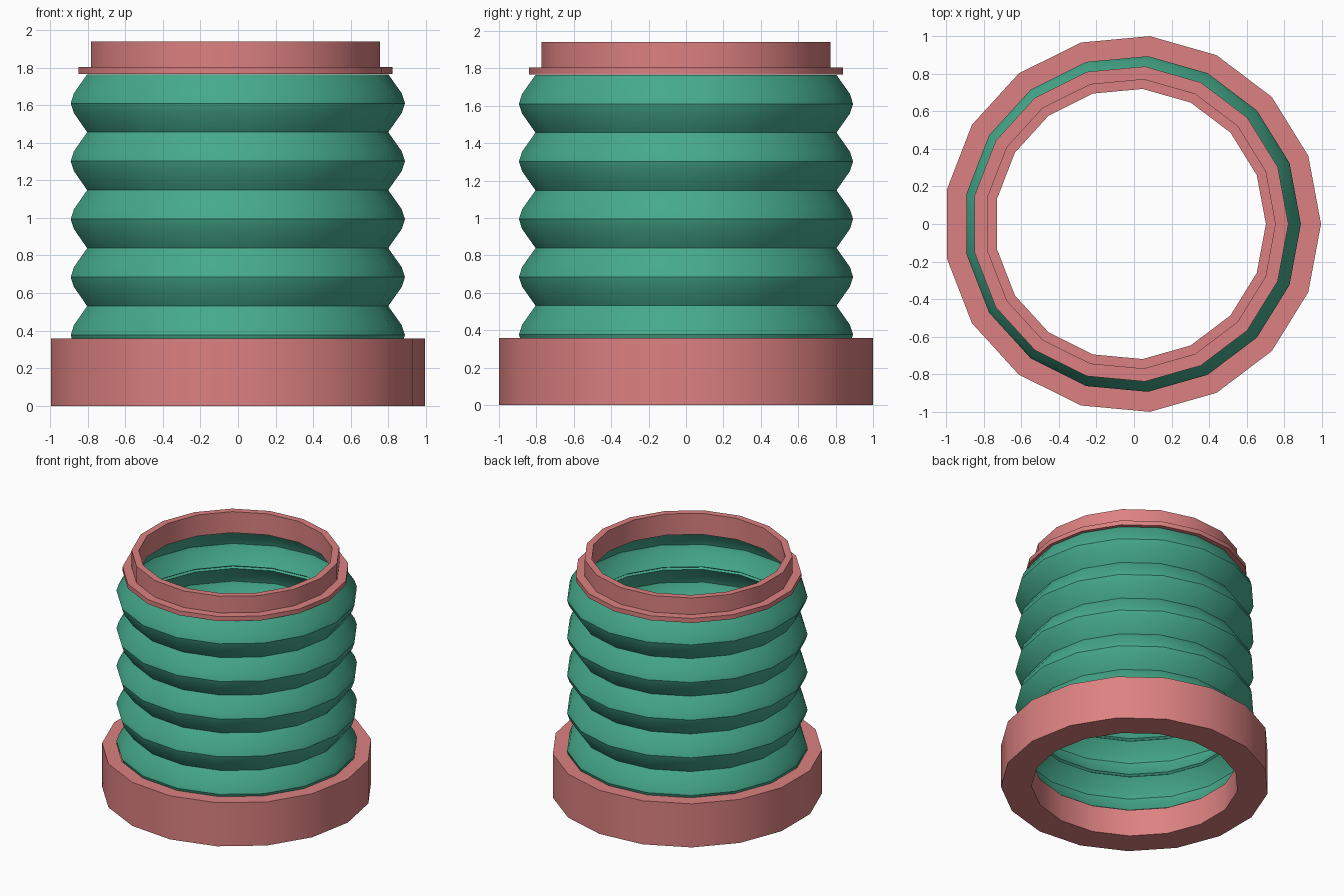
import bpy, bmesh, math

if "Cube" in bpy.data.objects:
    bpy.data.objects.remove(bpy.data.objects["Cube"])

SIDES = 17


def material(name, color):
    m = bpy.data.materials.new(name)
    m.diffuse_color = color
    m.use_nodes = True
    m.node_tree.nodes["Principled BSDF"].inputs["Base Color"].default_value = m.diffuse_color
    return m


pink = material("pink_plastic", (0.72, 0.22, 0.22, 1))
green = material("green_rubber", (0.06, 0.40, 0.26, 1))


def lathe(name, profiles, cx, mat):
    """Revolve closed (radius, z) profiles about a vertical axis at x = cx."""
    bm = bmesh.new()
    for prof in profiles:
        rings = []
        for r, z in prof:
            ring = []
            for i in range(SIDES):
                a = 2 * math.pi * i / SIDES
                ring.append(bm.verts.new((cx + r * math.cos(a), r * math.sin(a), z)))
            rings.append(ring)
        for k in range(len(rings)):
            a, b = rings[k], rings[(k + 1) % len(rings)]
            for i in range(SIDES):
                j = (i + 1) % SIDES
                bm.faces.new((a[i], a[j], b[j], b[i]))
    bmesh.ops.recalc_face_normals(bm, faces=bm.faces)
    me = bpy.data.meshes.new(name)
    bm.to_mesh(me)
    bm.free()
    ob = bpy.data.objects.new(name, me)
    bpy.context.collection.objects.link(ob)
    me.materials.append(mat)
    bpy.ops.object.select_all(action='DESELECT')
    ob.select_set(True)
    bpy.context.view_layer.objects.active = ob
    bpy.ops.object.shade_smooth_by_angle(angle=math.radians(30))
    return ob


# Base ring with an inner lip that carries the bellows
lathe("base_ring", [[(0.775, 0), (1.004, 0), (1.004, 0.357), (0.896, 0.357),
                     (0.896, 0.222), (0.775, 0.222)]], -0.0085, pink)

# Bellows: five identical thin-walled bulges
PITCH, START = 0.3085, 0.222
outer = [(0.808, 0), (0.880, 0.102), (0.897, 0.154), (0.880, 0.207), (0.808, PITCH)]
inner = [(0.792, 0.011), (0.862, 0.110), (0.877, 0.154), (0.862, 0.199), (0.792, PITCH - 0.011)]
folds = [[(r, START + n * PITCH + z) for r, z in outer + inner[::-1]] for n in range(5)]
lathe("bellows", folds, -0.0085, green)

# Top collar: thin flange with a raised neck
lathe("top_collar", [[(0.722, 1.767), (0.842, 1.767), (0.842, 1.804), (0.775, 1.804),
                      (0.775, 1.94), (0.722, 1.94)]], -0.02, pink)
